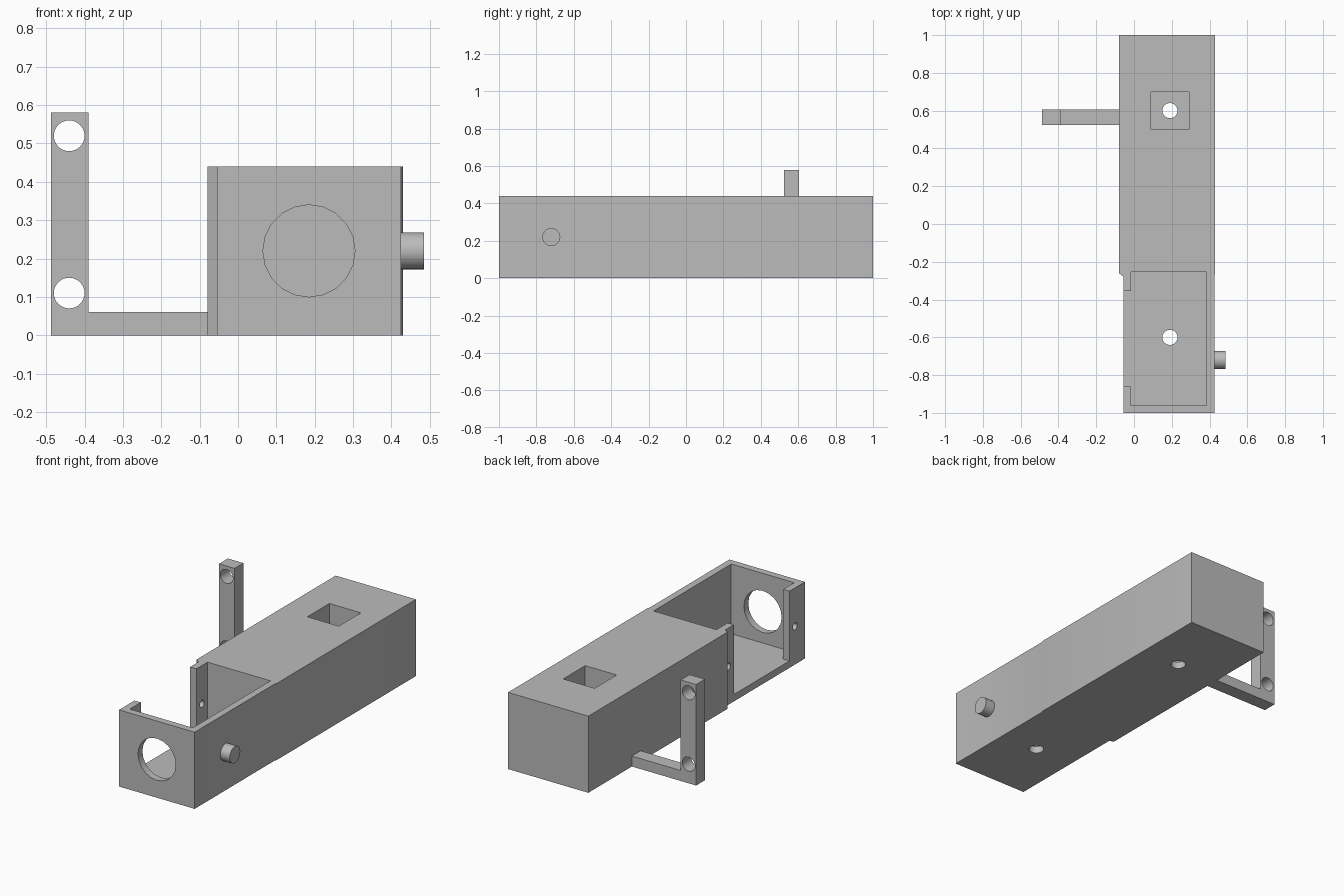
import bpy
import bmesh
from mathutils import Matrix, Vector

old = bpy.data.objects.get("Cube")
if old:
    bpy.data.objects.remove(old)

grey = bpy.data.materials.new("plain grey")
grey.use_nodes = True
colour = (0.5, 0.5, 0.5, 1)
grey.diffuse_color = colour
grey.node_tree.nodes["Principled BSDF"].inputs["Base Color"].default_value = colour


def finish(name, bm):
    bmesh.ops.recalc_face_normals(bm, faces=bm.faces)
    mesh = bpy.data.meshes.new(name)
    bm.to_mesh(mesh)
    bm.free()
    mesh.materials.append(grey)
    obj = bpy.data.objects.new(name, mesh)
    bpy.context.collection.objects.link(obj)
    return obj


def prism(name, points, offset):
    """Extrude a closed outline along offset."""
    bm = bmesh.new()
    face = bm.faces.new([bm.verts.new(p) for p in points])
    new = bmesh.ops.extrude_face_region(bm, geom=[face])["geom"]
    verts = [v for v in new if isinstance(v, bmesh.types.BMVert)]
    bmesh.ops.translate(bm, verts=verts, vec=offset)
    # keep the starting cap so the solid is closed
    if not face.is_valid:
        bmesh.ops.holes_fill(bm, edges=bm.edges)
    return finish(name, bm)


def box(name, low, high):
    low, high = Vector(low), Vector(high)
    bm = bmesh.new()
    bmesh.ops.create_cube(bm, size=1)
    bmesh.ops.scale(bm, verts=bm.verts, vec=high - low)
    bmesh.ops.translate(bm, verts=bm.verts, vec=(low + high) / 2)
    return finish(name, bm)


def rod(name, centre, axis, radius, length, sides=32):
    bm = bmesh.new()
    turn = Vector((0, 0, 1)).rotation_difference(Vector(axis)).to_matrix().to_4x4()
    bmesh.ops.create_cone(bm, cap_ends=True, segments=sides, radius1=radius,
                          radius2=radius, depth=length,
                          matrix=Matrix.Translation(centre) @ turn)
    return finish(name, bm)


def cut(obj, cutters):
    """Subtract every cutter from obj, then remove the cutters."""
    for c in cutters:
        c.hide_render = True
        mod = obj.modifiers.new("cut", 'BOOLEAN')
        mod.operation = 'DIFFERENCE'
        mod.solver = 'EXACT'
        mod.object = c
    bpy.context.view_layer.update()
    graph = bpy.context.evaluated_depsgraph_get()
    mesh = bpy.data.meshes.new_from_object(obj.evaluated_get(graph))
    obj.modifiers.clear()
    obj.data = mesh
    for c in cutters:
        bpy.data.objects.remove(c)


X, Y, Z = (1, 0, 0), (0, 1, 0), (0, 0, 1)

# Housing: wide solid rear, slightly narrower front
outline = [(-0.055, -1), (0.425, -1), (0.425, -0.28), (0.43, -0.26), (0.43, 1),
           (-0.08, 1), (-0.08, -0.26), (-0.055, -0.28)]
housing = prism("housing", [(x, y, 0) for x, y in outline], (0, 0, 0.44))

cutters = [
    box("cavity_cutter", (-0.015, -0.96, 0.04), (0.385, -0.255, 0.6)),
    box("side_opening_cutter", (-0.2, -0.86, 0.04), (0.1, -0.355, 0.6)),
    box("pocket_cutter", (0.09, 0.5, 0.04), (0.29, 0.7, 0.6)),
    rod("front_hole_cutter", (0.185, -0.98, 0.22), Y, 0.12, 0.12, 20),
]
for y in (-0.6, 0.6):
    cutters.append(rod("floor_hole_cutter", (0.19, y, 0), Z, 0.04, 0.2))
for y in (-0.91, -0.305):
    cutters.append(rod("lip_hole_cutter", (-0.05, y, 0.22), X, 0.02, 0.16))
cut(housing, cutters)

# Side peg
peg = rod("side_peg", (0.45, -0.72, 0.22), X, 0.048, 0.07)

# L-shaped bracket with two holes in the upright
profile = [(-0.075, 0), (-0.075, 0.06), (-0.39, 0.06), (-0.39, 0.58),
           (-0.488, 0.58), (-0.488, 0)]
bracket = prism("side_bracket", [(x, 0.525, z) for x, z in profile], (0, 0.08, 0))
cut(bracket, [rod("bracket_hole_cutter", (-0.44, 0.565, z), Y, 0.04, 0.2)
              for z in (0.11, 0.52)])

# Round surfaces smooth, edges crisp
bpy.ops.object.select_all(action='DESELECT')
for obj in (housing, peg, bracket):
    obj.select_set(True)
bpy.context.view_layer.objects.active = housing
bpy.ops.object.shade_smooth_by_angle(angle=0.4)
